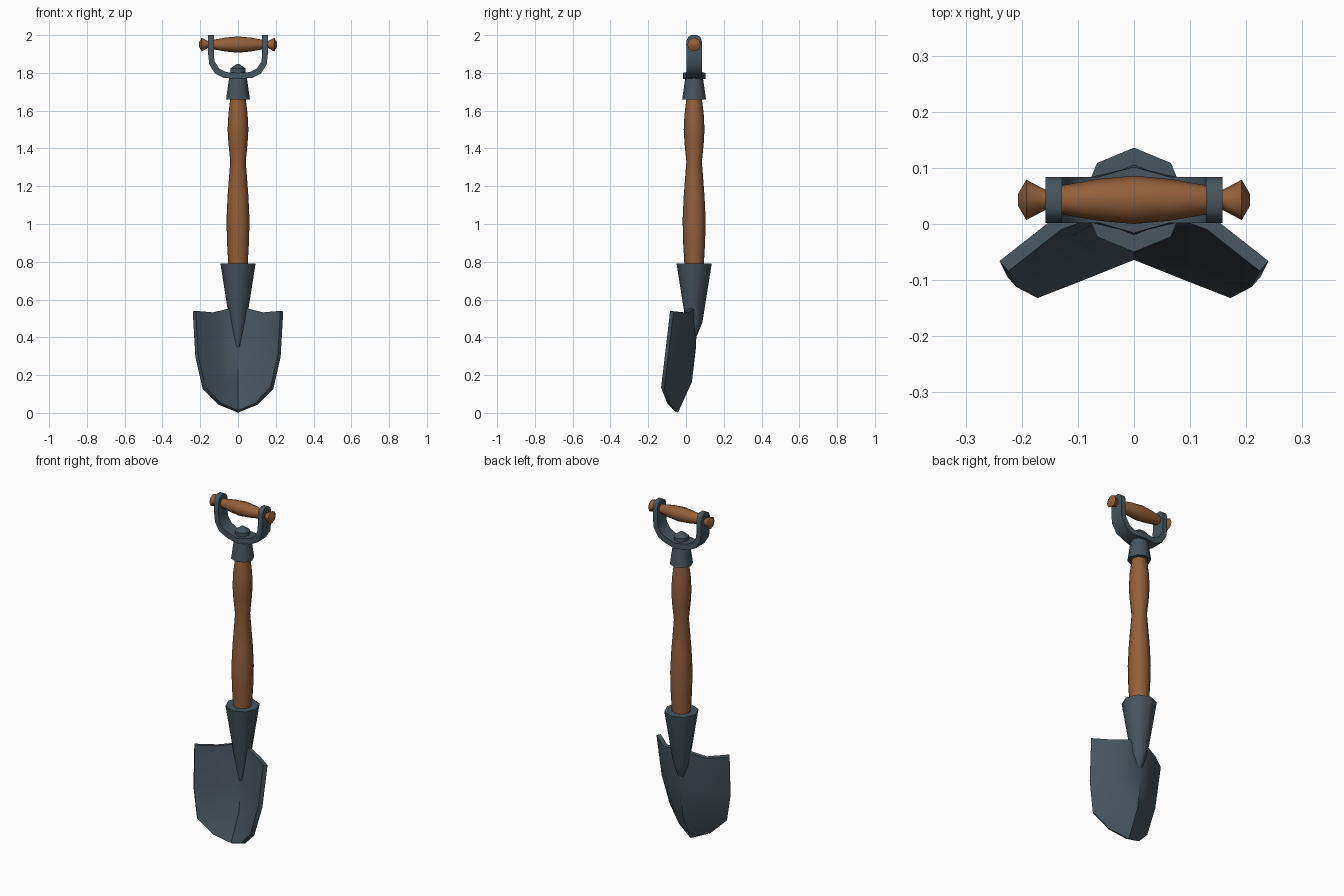
import bpy, bmesh, math
from mathutils import Vector

if "Cube" in bpy.data.objects:
    bpy.data.objects.remove(bpy.data.objects["Cube"], do_unlink=True)

AXIS_Y = 0.043   # depth of the shaft axis
SIDES = 8


def material(name, rgb):
    m = bpy.data.materials.new(name)
    m.use_nodes = True
    m.diffuse_color = (*rgb, 1)
    m.node_tree.nodes["Principled BSDF"].inputs["Base Color"].default_value = (*rgb, 1)
    return m


STEEL = material("slate steel", (0.063, 0.09, 0.11))
WOOD = material("brown wood", (0.29, 0.115, 0.042))


def shade(obj):
    obj.data.shade_smooth()
    obj.data.set_sharp_from_angle(angle=math.radians(50))


def make_object(name, bm, mat):
    mesh = bpy.data.meshes.new(name)
    bm.to_mesh(mesh)
    bm.free()
    mesh.materials.append(mat)
    obj = bpy.data.objects.new(name, mesh)
    bpy.context.collection.objects.link(obj)
    return obj


def loft(name, rings, mat):
    """Skin a list of equal-length rings of points and cap both ends."""
    bm = bmesh.new()
    loops = [[bm.verts.new(p) for p in ring] for ring in rings]
    n = len(loops[0])
    for a, b in zip(loops, loops[1:]):
        for i in range(n):
            j = (i + 1) % n
            bm.faces.new((a[i], a[j], b[j], b[i]))
    bm.faces.new(loops[0])
    bm.faces.new(loops[-1])
    bmesh.ops.recalc_face_normals(bm, faces=bm.faces)
    obj = make_object(name, bm, mat)
    shade(obj)
    return obj


def circle(r):
    turns = [2 * math.pi * i / SIDES for i in range(SIDES)]
    return [(r * math.cos(t), r * math.sin(t)) for t in turns]


def turned(name, profile, mat):
    """Upright turned part; profile holds (height, radius, depth shift)."""
    rings = [[(u, AXIS_Y + dy + v, z) for u, v in circle(r)]
             for z, r, dy in profile]
    return loft(name, rings, mat)


# Shaft, its lower socket, upper collar and the rivet head in the yoke
turned("shaft", [(z, r, 0) for z, r in (
    (0.76, 0.05), (0.9, 0.058), (1.02, 0.061), (1.15, 0.055), (1.33, 0.041),
    (1.43, 0.051), (1.5, 0.055), (1.58, 0.051), (1.68, 0.039))], WOOD)
turned("blade_socket", [(0.79, 0.093, 0), (0.48, 0.044, 0),
                        (0.42, 0.028, -0.008), (0.35, 0.008, -0.018)], STEEL)
turned("yoke_collar", [(1.66, 0.063, 0), (1.78, 0.046, 0)], STEEL)
turned("yoke_rivet", [(1.79, 0.041, 0), (1.823, 0.041, 0), (1.846, 0.008, 0)], STEEL)

# Crossbar grip with flared end knobs
half_bar = [(0.065, 0.037), (0.128, 0.026), (0.158, 0.018), (0.192, 0.036), (0.207, 0.01)]
bar = [(-x, r) for x, r in reversed(half_bar)] + [(0, 0.043)] + half_bar
loft("grip", [[(x, AXIS_Y + u, 1.95 + v) for u, v in circle(r)] for x, r in bar], WOOD)

# U-shaped yoke: outer point, inner point, half width
half_yoke = [((0.075, 1.774), (0.063, 1.804), 0.041),
             ((0.122, 1.797), (0.1, 1.823), 0.041),
             ((0.152, 1.845), (0.124, 1.86), 0.041),
             ((0.158, 1.9), (0.128, 1.9), 0.041),
             ((0.158, 1.968), (0.128, 1.968), 0.041),
             ((0.158, 1.99), (0.128, 1.99), 0.032),
             ((0.158, 2.0), (0.128, 2.0), 0.016)]


def yoke_ring(outer, inner, w, side):
    return [(side * x, AXIS_Y + d, z) for (x, z), d in
            ((outer, -w), (outer, w), (inner, w), (inner, -w))]


loft("yoke", [yoke_ring(*s, -1) for s in reversed(half_yoke)]
     + [yoke_ring((0, 1.768), (0, 1.8), 0.059, 1)]
     + [yoke_ring(*s, 1) for s in half_yoke], STEEL)

# Blade: dished sheet, rows from tip to shoulder as centre, middle, rim
blade_rows = [
    [(0, -0.064, 0.012), (0.09, -0.1, 0.052), (0.172, -0.132, 0.135)],
    [(0, 0.008, 0.17), (0.09, -0.048, 0.155), (0.172, -0.132, 0.135)],
    [(0, 0.028, 0.34), (0.118, -0.025, 0.32), (0.21, -0.112, 0.3)],
    [(0, 0.038, 0.565), (0.13, -0.01, 0.532), (0.224, -0.084, 0.54)],
]
bm = bmesh.new()
points = {}


def vert(p):
    if p not in points:
        points[p] = bm.verts.new(p)
    return points[p]


full_rows = [[(-x, y, z) for x, y, z in reversed(row[1:])] + row for row in blade_rows]
for low, high in zip(full_rows, full_rows[1:]):
    for i in range(len(low) - 1):
        corners = (low[i], low[i + 1], high[i + 1], high[i])
        bm.faces.new([vert(p) for p in dict.fromkeys(corners)])
blade = make_object("blade", bm, STEEL)
sheet = blade.modifiers.new("thickness", "SOLIDIFY")
sheet.thickness = 0.024
sheet.offset = -1
bpy.context.view_layer.objects.active = blade
blade.select_set(True)
bpy.ops.object.modifier_apply(modifier=sheet.name)
shade(blade)
